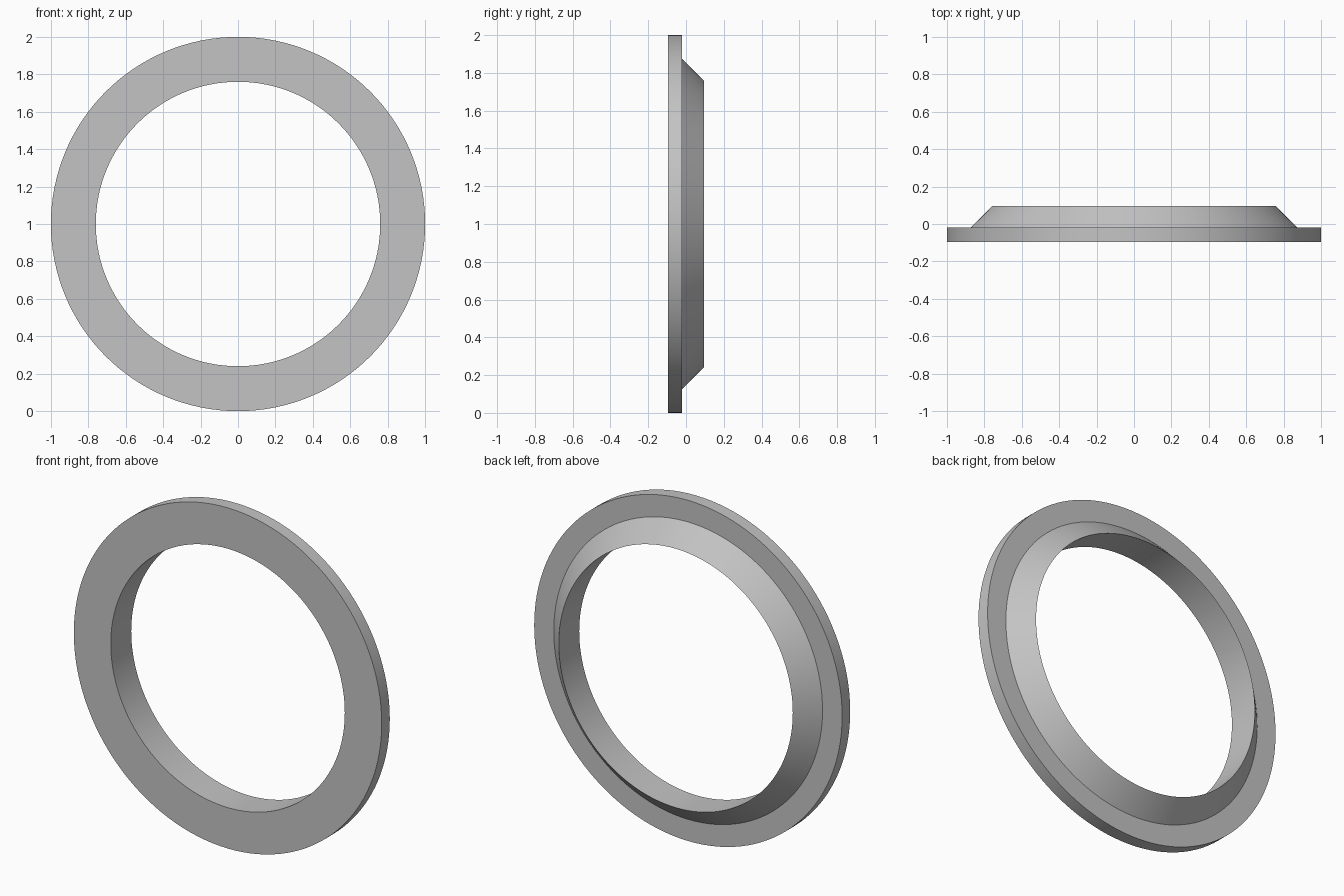
import bpy
import bmesh
import math
from mathutils import Vector

cube = bpy.data.objects.get("Cube")
if cube:
    bpy.data.objects.remove(cube, do_unlink=True)

SEGMENTS = 128
CENTRE = Vector((0, 0, 1))

# Cross-section as (radius, depth): flat flange in front, bevelled lip behind
PROFILE = [(0.76, -0.095), (1.0, -0.095), (1.0, -0.02), (0.873, -0.02), (0.76, 0.095)]

# Plain grey material
grey = bpy.data.materials.new("plain grey")
grey.use_nodes = True
colour = (0.55, 0.55, 0.55, 1)
grey.diffuse_color = colour
grey.node_tree.nodes["Principled BSDF"].inputs["Base Color"].default_value = colour

# Sweep the closed cross-section around the y axis
bm = bmesh.new()
verts = [bm.verts.new(CENTRE + Vector((r, y, 0))) for r, y in PROFILE]
edges = [bm.edges.new((v, verts[(i + 1) % len(verts)])) for i, v in enumerate(verts)]
bmesh.ops.spin(bm, geom=verts + edges, cent=CENTRE, axis=(0, 1, 0),
               angle=math.tau, steps=SEGMENTS)
bmesh.ops.remove_doubles(bm, verts=bm.verts, dist=0.0001)
bmesh.ops.recalc_face_normals(bm, faces=bm.faces)

mesh = bpy.data.meshes.new("flanged_ring")
bm.to_mesh(mesh)
bm.free()
mesh.materials.append(grey)
ring = bpy.data.objects.new("flanged_ring", mesh)
bpy.context.collection.objects.link(ring)

# Smooth around the ring, crisp at the profile corners
bpy.ops.object.select_all(action='DESELECT')
ring.select_set(True)
bpy.context.view_layer.objects.active = ring
bpy.ops.object.shade_smooth_by_angle(angle=math.radians(30))
